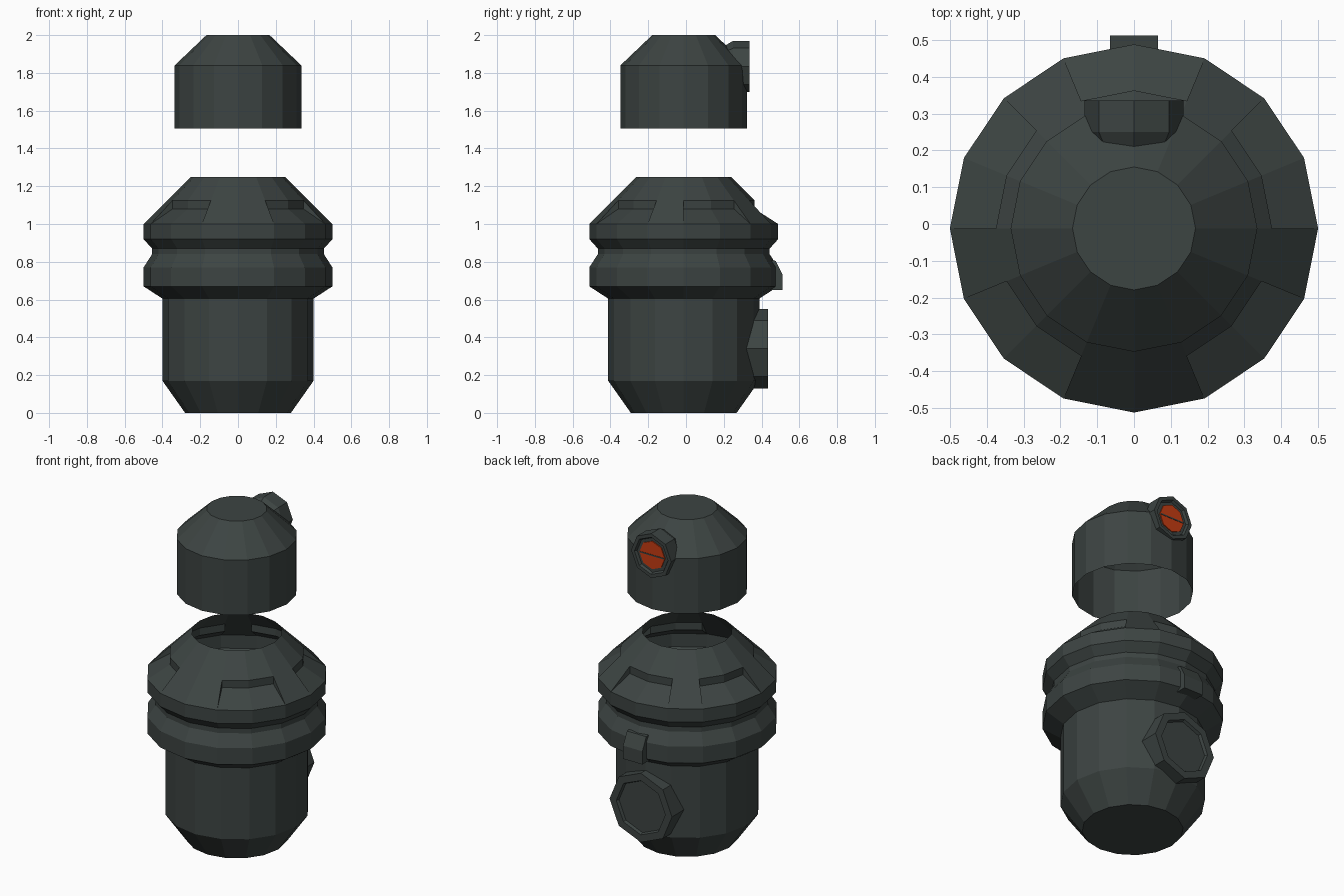
import bpy, bmesh
from math import sin, cos, pi

if "Cube" in bpy.data.objects:
    bpy.data.objects.remove(bpy.data.objects["Cube"])

CY = -0.012   # body axis position in y


def material(name, rgb):
    m = bpy.data.materials.new(name)
    m.diffuse_color = (*rgb, 1)
    m.use_nodes = True
    m.node_tree.nodes["Principled BSDF"].inputs["Base Color"].default_value = m.diffuse_color
    return m


GREY = material("dark_grey_green", (0.046, 0.058, 0.055))
ORANGE = material("lens_orange", (0.56, 0.045, 0.006))


def finish(name, bm, mat):
    bmesh.ops.remove_doubles(bm, verts=bm.verts, dist=1e-5)
    bmesh.ops.recalc_face_normals(bm, faces=bm.faces)
    me = bpy.data.meshes.new(name)
    bm.to_mesh(me)
    bm.free()
    me.materials.append(mat)
    ob = bpy.data.objects.new(name, me)
    bpy.context.collection.objects.link(ob)
    return ob


def lathe(bm, profile, sides, place, cap_start=False, cap_end=False):
    """Sweep (radius, height) points; place maps radius, angle, height to xyz."""
    rings = [[bm.verts.new(place(r, 2 * pi * i / sides, h)) for i in range(sides)]
             for r, h in profile]
    for a, b in zip(rings, rings[1:]):
        for i in range(sides):
            j = (i + 1) % sides
            bm.faces.new((a[i], a[j], b[j], b[i]))
    if cap_start:
        bm.faces.new(rings[0])
    if cap_end:
        bm.faces.new(rings[-1])


def upright(r, a, h):
    return (r * cos(a), CY + r * sin(a), h)


def facing_back(zc):
    return lambda r, a, h: (r * cos(a), h, zc + r * sin(a))


# Body shell with a grooved collar, open at the neck
bm = bmesh.new()
lathe(bm, [(0.28, 0), (0.4, 0.17), (0.4, 0.605), (0.5, 0.67), (0.5, 0.77),
           (0.455, 0.84), (0.455, 0.87), (0.5, 0.92), (0.5, 1.0)],
      16, upright, cap_start=True)

# Sloped shoulder with five stepped recesses, each two segments wide
RECESSED = {0, 1, 3, 4, 6, 7, 9, 10, 13, 14}
RIM, EDGE, STEP, NECK = (0.5, 1.0), (0.375, 1.125), (0.375, 1.08), (0.25, 1.25)


def point(p, k):
    return bm.verts.new(upright(p[0], k * pi / 8, p[1]))


def strip(p, q, k):
    bm.faces.new((point(p, k), point(p, k + 1), point(q, k + 1), point(q, k)))


for k in range(16):
    if k in RECESSED:
        strip(RIM, STEP, k)
        strip(STEP, EDGE, k)
        strip(EDGE, NECK, k)
    else:
        strip(RIM, EDGE, k)
        strip(EDGE, NECK, k)
    if (k in RECESSED) != ((k - 1) % 16 in RECESSED):   # recess end walls
        bm.faces.new([point(p, k) for p in (RIM, STEP, EDGE)])
finish("body", bm, GREY)

# Floating head, open underneath
bm = bmesh.new()
lathe(bm, [(0.335, 1.505), (0.335, 1.84), (0.167, 2.0)], 16, upright, cap_end=True)
finish("head", bm, GREY)

# Eye housing with recessed front
EYE_Z = 1.835
bm = bmesh.new()
lathe(bm, [(0.1, 0.19), (0.135, 0.25), (0.135, 0.335), (0.113, 0.335), (0.105, 0.32)],
      8, facing_back(EYE_Z), cap_end=True)
finish("eye_housing", bm, GREY)

# Orange lens and the thin slit across it
bm = bmesh.new()
lathe(bm, [(0.085, 0.32), (0.085, 0.326)], 8, facing_back(EYE_Z), cap_end=True)
finish("eye_lens", bm, ORANGE)


def prism(name, outline, half_width):
    """Extrude a (y, z) outline across x."""
    bm = bmesh.new()
    sides = [[bm.verts.new((x, y, z)) for y, z in outline] for x in (-half_width, half_width)]
    for s in sides:
        bm.faces.new(s)
    n = len(outline)
    for i in range(n):
        j = (i + 1) % n
        bm.faces.new((sides[0][i], sides[0][j], sides[1][j], sides[1][i]))
    return finish(name, bm, GREY)


prism("lens_slit", [(0.324, EYE_Z - 0.004), (0.328, EYE_Z - 0.004),
                    (0.328, EYE_Z + 0.004), (0.324, EYE_Z + 0.004)], 0.08)

# Latch on the collar
prism("collar_latch", [(0.42, 0.65), (0.512, 0.65), (0.512, 0.73),
                       (0.475, 0.805), (0.42, 0.81)], 0.065)

# Round port low on the back
bm = bmesh.new()
lathe(bm, [(0.21, 0.3), (0.21, 0.435), (0.165, 0.435), (0.158, 0.418)],
      8, facing_back(0.34), cap_end=True)
finish("back_port", bm, GREY)
